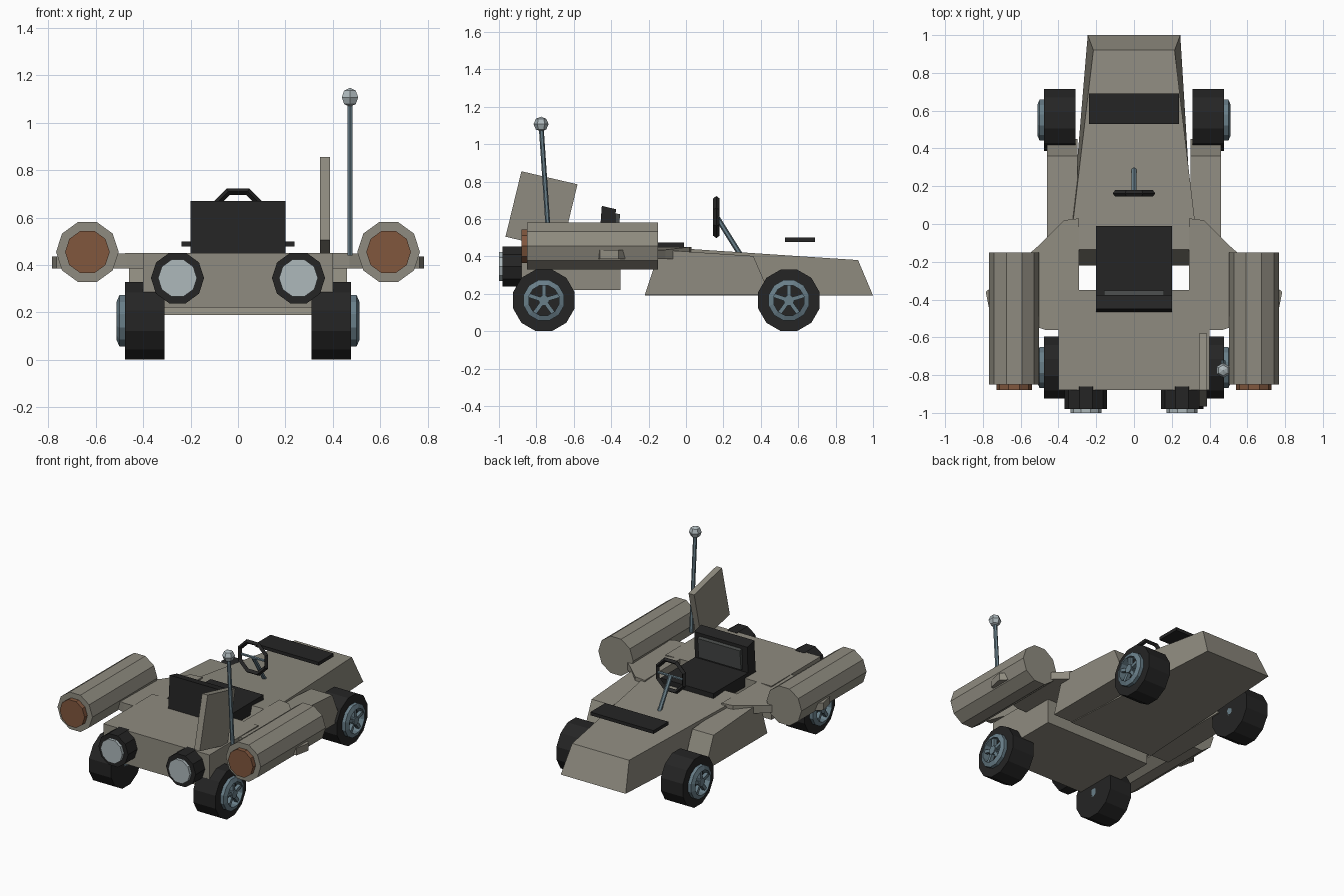
import bpy, bmesh, math
from mathutils import Vector, Matrix

if "Cube" in bpy.data.objects:
    bpy.data.objects.remove(bpy.data.objects["Cube"])


def material(name, rgb):
    m = bpy.data.materials.new(name)
    m.diffuse_color = (*rgb, 1)
    m.use_nodes = True
    m.node_tree.nodes["Principled BSDF"].inputs["Base Color"].default_value = m.diffuse_color
    return m


BODY = material("warm grey paint", (0.275, 0.26, 0.215))
BLACK = material("black rubber", (0.018, 0.018, 0.018))
STEEL = material("blue grey metal", (0.14, 0.21, 0.25))
LIGHT = material("pale metal", (0.42, 0.48, 0.50))
RUST = material("rust brown", (0.22, 0.095, 0.048))
PANEL = material("dark grey padding", (0.065, 0.07, 0.068))


def finish(name, bm, mat):
    bmesh.ops.recalc_face_normals(bm, faces=bm.faces)
    me = bpy.data.meshes.new(name)
    bm.to_mesh(me)
    bm.free()
    me.materials.append(mat)
    ob = bpy.data.objects.new(name, me)
    bpy.context.collection.objects.link(ob)
    return ob


def loft(name, a, b, mat):
    """Solid between two matching loops of 3D points."""
    bm = bmesh.new()
    va = [bm.verts.new(p) for p in a]
    vb = [bm.verts.new(p) for p in b]
    bm.faces.new(va)
    bm.faces.new(vb)
    for i in range(len(a)):
        j = (i + 1) % len(a)
        bm.faces.new((va[i], va[j], vb[j], vb[i]))
    return finish(name, bm, mat)


def side_prism(name, yz, x0, x1, mat):
    return loft(name, [(x0, y, z) for y, z in yz], [(x1, y, z) for y, z in yz], mat)


def box(name, x0, x1, y0, y1, z0, z1, mat):
    return side_prism(name, [(y0, z0), (y1, z0), (y1, z1), (y0, z1)], x0, x1, mat)


def rod(name, p, q, r, n, mat, turn=0.0):
    p, q = Vector(p), Vector(q)
    bm = bmesh.new()
    rot = (q - p).to_track_quat('Z', 'Y').to_matrix().to_4x4()
    bmesh.ops.create_cone(bm, cap_ends=True, segments=n, radius1=r, radius2=r, depth=(q - p).length,
                          matrix=Matrix.Translation((p + q) / 2) @ rot @ Matrix.Rotation(turn, 4, 'Z'))
    return finish(name, bm, mat)


def ring(name, profile, centre, n, mat, s=1, axis='X', turn=0.0):
    """Closed (axial, radius) section revolved around the x or y axis."""
    bm = bmesh.new()
    rows = []
    for i in range(n):
        a = turn + 2 * math.pi * i / n
        c, d = math.cos(a), math.sin(a)
        rows.append([bm.verts.new((s * t, centre[1] + r * c, centre[2] + r * d) if axis == 'X' else
                                  (centre[0] + r * c, centre[1] + t, centre[2] + r * d)) for t, r in profile])
    k = len(profile)
    for i in range(n):
        for j in range(k):
            bm.faces.new((rows[i][j], rows[i][(j + 1) % k],
                          rows[(i + 1) % n][(j + 1) % k], rows[(i + 1) % n][j]))
    return finish(name, bm, mat)


# Nose hull: tapers forward, with slanted ends
loft("nose_hull",
     [(-0.32, -0.22, 0.19), (0.32, -0.22, 0.19), (0.245, 1.0, 0.19), (-0.245, 1.0, 0.19)],
     [(-0.34, -0.135, 0.45), (0.34, -0.135, 0.45), (0.215, 0.92, 0.38), (-0.215, 0.92, 0.38)], BODY)
box("nose_plate", -0.238, 0.238, 0.53, 0.69, 0.478, 0.50, BLACK)

# Rear hull
box("rear_hull", -0.40, 0.40, -0.88, -0.35, 0.22, 0.45, BODY)

for s, side in ((1, "right"), (-1, "left")):
    # Pod between nose and front wheel
    side_prism("side_pod_" + side, [(-0.22, 0.195), (-0.14, 0.435), (0.36, 0.402), (0.45, 0.195)],
               s * 0.30, s * 0.46, BODY)
    # Swept wing that carries the tank
    plan = [(0.29, 0.03), (0.37, 0.02), (0.50, -0.11), (0.785, -0.36), (0.765, -0.46), (0.47, -0.56), (0.29, -0.56)]
    loft("wing_" + side,
         [(s * x, y, 0.385) for x, y in plan],
         [(s * x, y, 0.45 if x < 0.48 else 0.435) for x, y in plan], BODY)
    # Tank with rusty nozzle
    x = s * 0.635
    rod("tank_" + side, (x, -0.85, 0.455), (x, -0.15, 0.455), 0.132, 10, BODY, math.pi / 2)
    rod("tank_nozzle_" + side, (x, -0.88, 0.455), (x, -0.84, 0.455), 0.094, 10, RUST, math.pi / 2)
    # Rear exhaust
    x = s * 0.255
    rod("exhaust_" + side, (x, -0.98, 0.345), (x, -0.86, 0.345), 0.112, 10, BLACK, math.pi / 2)
    rod("exhaust_cap_" + side, (x, -1.0, 0.345), (x, -0.97, 0.345), 0.082, 10, LIGHT, math.pi / 2)
    # Wheels
    for y, end in ((0.55, "front"), (-0.76, "rear")):
        tag = end + "_" + side
        c = (0, y, 0.165)
        ring("tyre_" + tag, [(0.31, 0.02), (0.31, 0.17), (0.477, 0.17), (0.477, 0.11), (0.46, 0.10), (0.46, 0.02)],
             c, 12, BLACK, s, turn=math.pi / 12)
        ring("rim_" + tag, [(0.455, 0.112), (0.50, 0.112), (0.512, 0.083), (0.455, 0.083)],
             c, 12, STEEL, s, turn=math.pi / 12)
        rod("hub_" + tag, (s * 0.31, y, 0.165), (s * 0.508, y, 0.165), 0.028, 10, STEEL)
        for i in range(5):
            a = math.pi / 2 + i * math.tau / 5
            spoke = box("spoke_%d_%s" % (i + 1, tag), -0.012, 0.012, 0.015, 0.09, -0.011, 0.011, STEEL)
            spoke.matrix_world = Matrix.Translation((s * 0.49, y, 0.165)) @ Matrix.Rotation(a, 4, 'X')

# Seat
box("seat_base", -0.20, 0.20, -0.42, -0.01, 0.39, 0.475, BLACK)
side_prism("seat_back", [(-0.47, 0.40), (-0.385, 0.40), (-0.375, 0.652), (-0.45, 0.67)], -0.20, 0.20, BLACK)
side_prism("seat_back_pad", [(-0.40, 0.49), (-0.365, 0.49), (-0.352, 0.625), (-0.385, 0.632)], -0.16, 0.16, PANEL)

# Steering wheel and column
ring("steering_wheel", [(-0.017, 0.108), (0.0, 0.122), (0.017, 0.108), (0.0, 0.092)],
     (0, 0.162, 0.61), 8, BLACK, axis='Y', turn=math.pi / 8)
rod("steering_column", (0, 0.165, 0.61), (0, 0.29, 0.41), 0.014, 6, STEEL)
rod("steering_crossbar", (-0.105, 0.165, 0.61), (0.105, 0.165, 0.61), 0.009, 6, STEEL)

# Tail fin
side_prism("tail_fin", [(-0.88, 0.855), (-0.58, 0.785), (-0.665, 0.435), (-0.965, 0.505)], 0.345, 0.387, BODY)

# Antenna
rod("antenna_pole", (0.472, -0.73, 0.44), (0.472, -0.774, 1.09), 0.013, 6, STEEL)
bm = bmesh.new()
bmesh.ops.create_uvsphere(bm, u_segments=6, v_segments=4, radius=0.04,
                          matrix=Matrix.Translation((0.472, -0.775, 1.107)))
finish("antenna_ball", bm, LIGHT)
